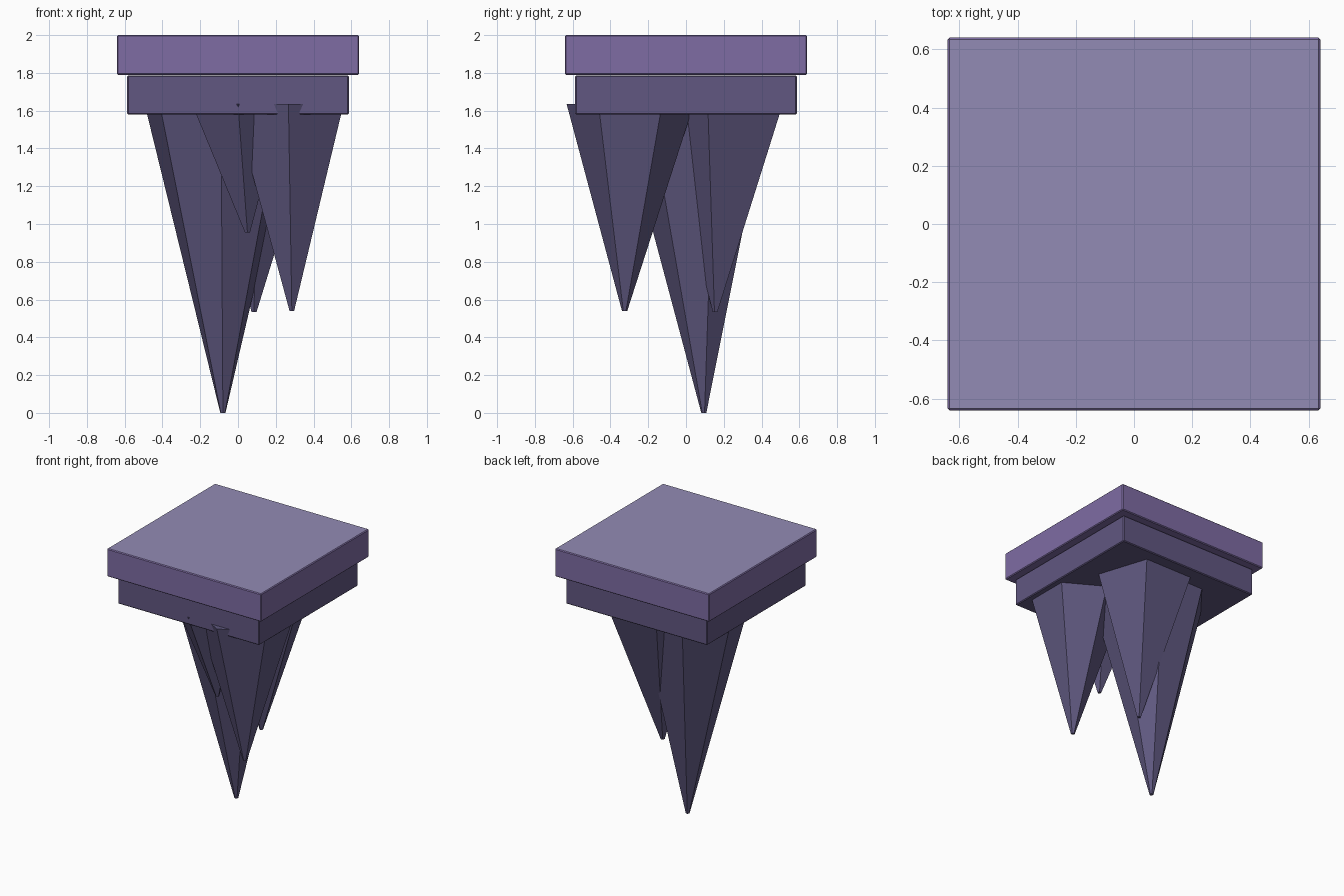
import bpy
import bmesh
import math

cube = bpy.data.objects.get("Cube")
if cube:
    bpy.data.objects.remove(cube, do_unlink=True)


def material(name, color):
    mat = bpy.data.materials.new(name)
    mat.use_nodes = True
    mat.diffuse_color = (*color, 1)
    mat.node_tree.nodes["Principled BSDF"].inputs["Base Color"].default_value = (*color, 1)
    return mat


pale_lilac = material("pale_lilac", (0.29, 0.26, 0.46))
purple = material("purple", (0.21, 0.15, 0.37))
dark_violet = material("dark_violet", (0.12, 0.095, 0.22))
spike_violet = material("spike_violet", (0.115, 0.098, 0.215))


def add_object(name, bm, mats):
    bmesh.ops.recalc_face_normals(bm, faces=bm.faces)
    mesh = bpy.data.meshes.new(name)
    bm.to_mesh(mesh)
    bm.free()
    for mat in mats:
        mesh.materials.append(mat)
    obj = bpy.data.objects.new(name, mesh)
    bpy.context.collection.objects.link(obj)
    return obj


def slab(name, half, bottom, top, mats):
    """Square block with a fine bevel; a second material covers its top."""
    bm = bmesh.new()
    bmesh.ops.create_cube(bm, size=1)
    for v in bm.verts:
        v.co.x *= 2 * half
        v.co.y *= 2 * half
        v.co.z = top if v.co.z > 0 else bottom
    bmesh.ops.bevel(bm, geom=bm.edges[:], offset=0.006, segments=1, affect='EDGES')
    bm.normal_update()
    if len(mats) > 1:
        for f in bm.faces:
            f.material_index = int(f.normal.z > 0.9)
    return add_object(name, bm, mats)


def spike(name, sides, tip, base, radius, base_z=1.635, tip_radius=0.014):
    """Leaning faceted cone hanging point down, one ridge toward the front."""
    bm = bmesh.new()
    rings = []
    for (cx, cy, cz), r in ((tip, tip_radius), ((*base, base_z), radius)):
        angles = [-math.pi / 2 + math.tau * i / sides for i in range(sides)]
        rings.append([bm.verts.new((cx + r * math.cos(a), cy + r * math.sin(a), cz))
                      for a in angles])
    low, high = rings
    bm.faces.new(low)
    bm.faces.new(high)
    for i in range(sides):
        j = (i + 1) % sides
        bm.faces.new((low[i], low[j], high[j], high[i]))
    return add_object(name, bm, [spike_violet])


# Stepped platform
slab("top_slab", 0.64, 1.79, 2.0, [purple, pale_lilac])
slab("lower_slab", 0.587, 1.58, 1.787, [dark_violet])

# Hanging rock spikes
spike("main_spike", 7, (-0.08, 0.095, 0.0), (-0.09, 0.06), 0.415)
spike("front_spike", 6, (0.285, -0.325, 0.54), (0.267, -0.295), 0.337)
spike("back_spike", 5, (0.085, 0.155, 0.535), (0.10, 0.225), 0.355)
spike("small_spike", 5, (0.05, -0.316, 0.955), (0.0, -0.337), 0.256)
